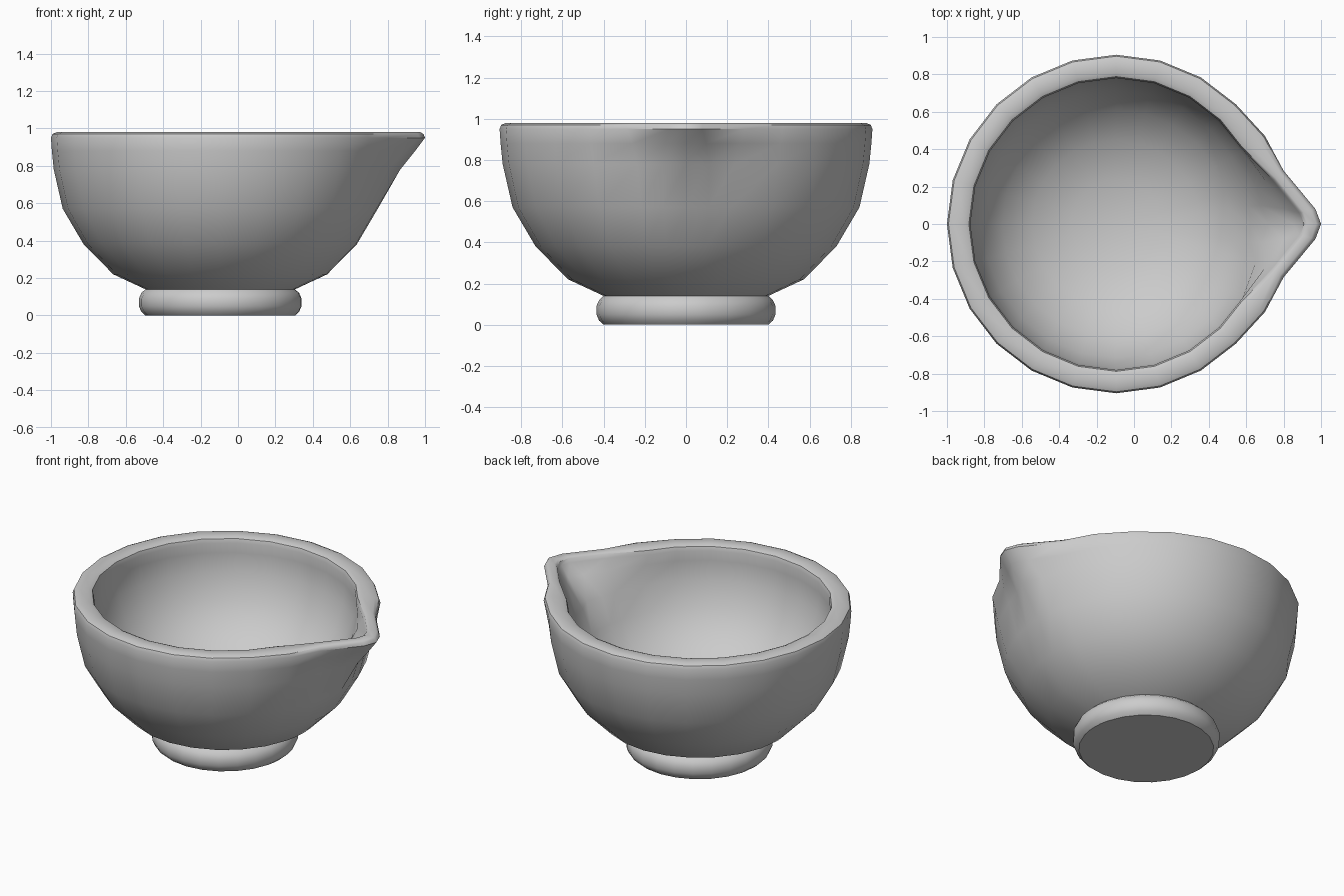
import bpy, bmesh
from math import sin, cos, radians

if "Cube" in bpy.data.objects:
    bpy.data.objects.remove(bpy.data.objects["Cube"])

CX = -0.095  # lathe axis, offset because the spout lengthens the +x side

# 24 even sides, plus one extra pair beside the spout tip
ANGLES = sorted([i * 15 for i in range(-11, 13)] + [-7.5, 7.5])

# spout offsets per |angle|: (radius change, angle change) outside and inside
SPOUT = {
    0:   ((0.190, 0.0), (0.215, 0.0)),
    7.5: ((0.163, -3.2), (0.200, -4.0)),
    15:  ((0.034, 2.7), (0.088, 0.7)),
    30:  ((0.019, 0.6), (0.000, 2.0)),
}


def ring_point(r, z, w, f, a):
    """Point on a ring; w = spout strength, f = 0 outside .. 1 inside."""
    (dr0, da0), (dr1, da1) = SPOUT.get(abs(a), ((0, 0), (0, 0)))
    sign = 1 if a >= 0 else -1
    if a != 0:
        w = w ** 2  # the spout narrows to a point further down
    r += w * (dr0 + (dr1 - dr0) * f)
    t = radians(a + sign * w * (da0 + (da1 - da0) * f))
    return (CX + r * cos(t), r * sin(t), z)


def lathe(name, profile):
    """Revolve (r, z, spout, inside) points; r = 0 makes a closing pole."""
    bm = bmesh.new()
    rings = []
    for r, z, w, f in profile:
        if r == 0:
            rings.append([bm.verts.new((CX, 0, z))] * len(ANGLES))
        else:
            rings.append([bm.verts.new(ring_point(r, z, w, f, a)) for a in ANGLES])
    n = len(ANGLES)
    for lo, hi in zip(rings, rings[1:]):
        for i in range(n):
            j = (i + 1) % n
            bm.faces.new(list(dict.fromkeys((lo[i], lo[j], hi[j], hi[i]))))
    mesh = bpy.data.meshes.new(name)
    bm.to_mesh(mesh)
    bm.free()
    ob = bpy.data.objects.new(name, mesh)
    bpy.context.collection.objects.link(ob)
    bpy.ops.object.select_all(action='DESELECT')
    ob.select_set(True)
    bpy.context.view_layer.objects.active = ob
    bpy.ops.object.shade_smooth_by_angle(angle=radians(40))
    return ob


# foot ring with flat base
lathe("foot", [
    (0, 0, 0, 0), (0.40, 0, 0, 0), (0.422, 0.02, 0, 0), (0.435, 0.05, 0, 0),
    (0.435, 0.09, 0, 0), (0.422, 0.12, 0, 0), (0.40, 0.14, 0, 0),
])

# bowl: outer wall, rounded rim, inner wall
lathe("bowl", [
    (0.40, 0.14, 0, 0), (0.572, 0.22, 0, 0), (0.73, 0.38, 0, 0),
    (0.842, 0.57, 0, 0), (0.89, 0.78, 0.38, 0), (0.90, 0.88, 0.75, 0),
    (0.905, 0.95, 1, 0), (0.897, 0.97, 1, 0), (0.875, 0.98, 1, 0.2),
    (0.81, 0.98, 1, 0.8), (0.788, 0.97, 1, 1), (0.78, 0.945, 1, 1),
    (0.785, 0.88, 0.75, 1), (0.77, 0.76, 0.2, 1), (0.715, 0.60, 0, 1),
    (0.61, 0.455, 0, 1), (0.45, 0.34, 0, 1), (0.24, 0.27, 0, 1),
    (0, 0.25, 0, 1),
])
